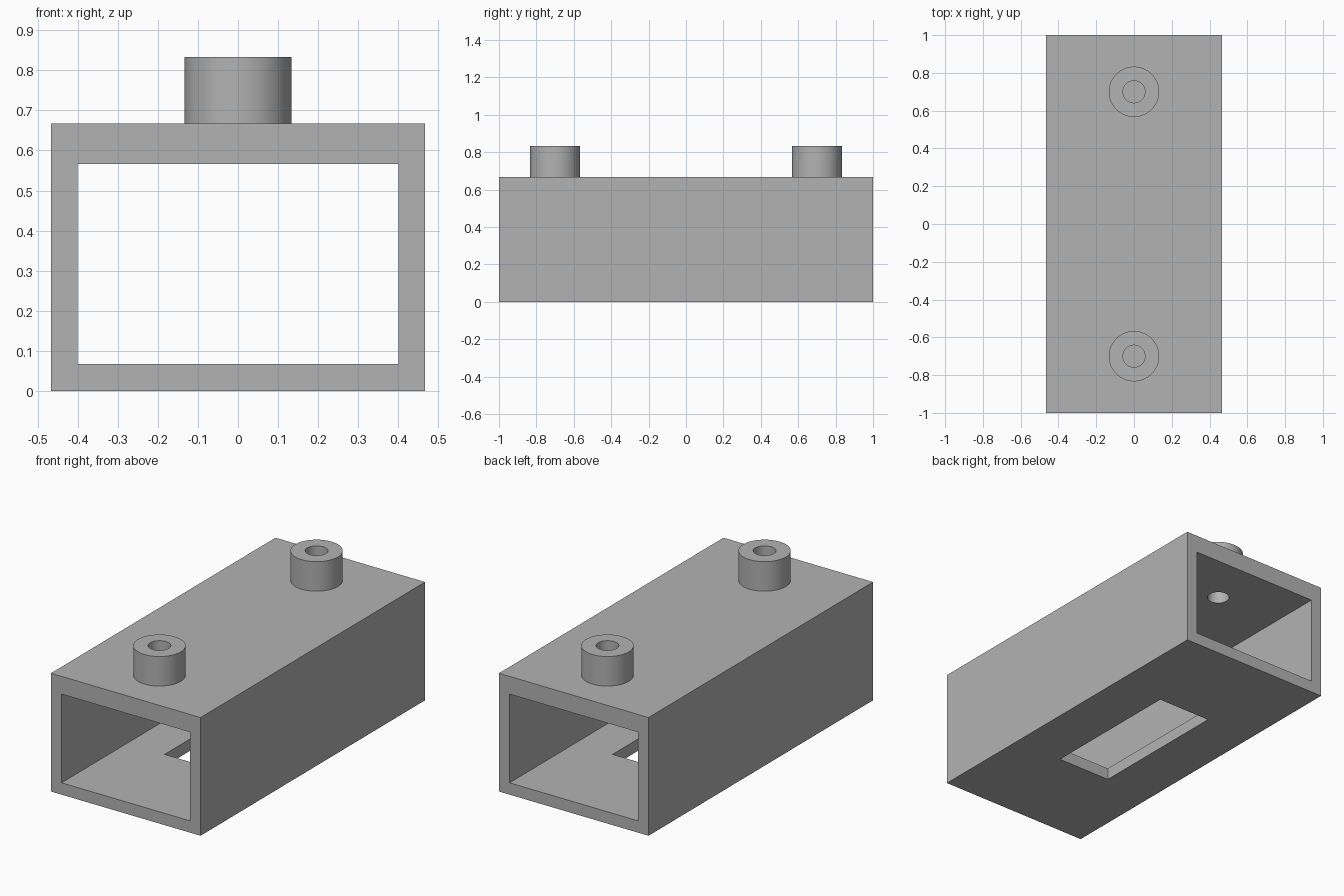
import bpy

if "Cube" in bpy.data.objects:
    bpy.data.objects.remove(bpy.data.objects["Cube"], do_unlink=True)

LENGTH, WIDTH, HEIGHT = 2.0, 0.9333, 0.6667
WALL, ROOF = 0.0667, 0.1          # sides and floor, thicker roof
BOSS_Y, BOSS_TOP = 0.7, 0.8333
BOSS_R, HOLE_R = 0.1333, 0.0583

grey = bpy.data.materials.new("plain_grey")
grey.use_nodes = True
colour = (0.45, 0.45, 0.45, 1)
grey.diffuse_color = colour
grey.node_tree.nodes["Principled BSDF"].inputs["Base Color"].default_value = colour


def box(name, size, z_low):
    bpy.ops.mesh.primitive_cube_add(size=1, location=(0, 0, z_low + size[2] / 2))
    ob = bpy.context.object
    ob.name = name
    ob.scale = size
    bpy.ops.object.transform_apply(location=True, rotation=False, scale=True)
    return ob


def cylinder(name, radius, y, z_low, z_high):
    bpy.ops.mesh.primitive_cylinder_add(
        vertices=64, radius=radius, depth=z_high - z_low,
        location=(0, y, (z_low + z_high) / 2))
    ob = bpy.context.object
    ob.name = name
    bpy.ops.object.transform_apply(location=True, rotation=False, scale=True)
    return ob


def combine(target, other, operation):
    """Apply a boolean and discard the helper object."""
    bpy.context.view_layer.objects.active = target
    mod = target.modifiers.new("combine", "BOOLEAN")
    mod.operation = operation
    mod.solver = "EXACT"
    mod.object = other
    bpy.ops.object.modifier_apply(modifier=mod.name)
    bpy.data.objects.remove(other, do_unlink=True)


# Open-ended rectangular sleeve
body = box("sleeve_body", (WIDTH, LENGTH, HEIGHT), 0)
cavity = box("cavity_cutter", (WIDTH - 2 * WALL, LENGTH + 0.2, HEIGHT - WALL - ROOF), WALL)
combine(body, cavity, "DIFFERENCE")

# Rectangular slot through the floor
slot = box("slot_cutter", (0.3333, 0.8333, 0.2), -0.1)
combine(body, slot, "DIFFERENCE")

# Round bosses on the roof, bored through into the cavity
for y in (-BOSS_Y, BOSS_Y):
    combine(body, cylinder("boss", BOSS_R, y, HEIGHT - ROOF / 2, BOSS_TOP), "UNION")
    combine(body, cylinder("bore_cutter", HOLE_R, y, HEIGHT - 1.5 * ROOF, BOSS_TOP + 0.1),
            "DIFFERENCE")

# Finish
body.data.materials.clear()
body.data.materials.append(grey)
bpy.ops.object.select_all(action="DESELECT")
body.select_set(True)
bpy.context.view_layer.objects.active = body
bpy.ops.object.shade_smooth_by_angle(angle=0.52)
